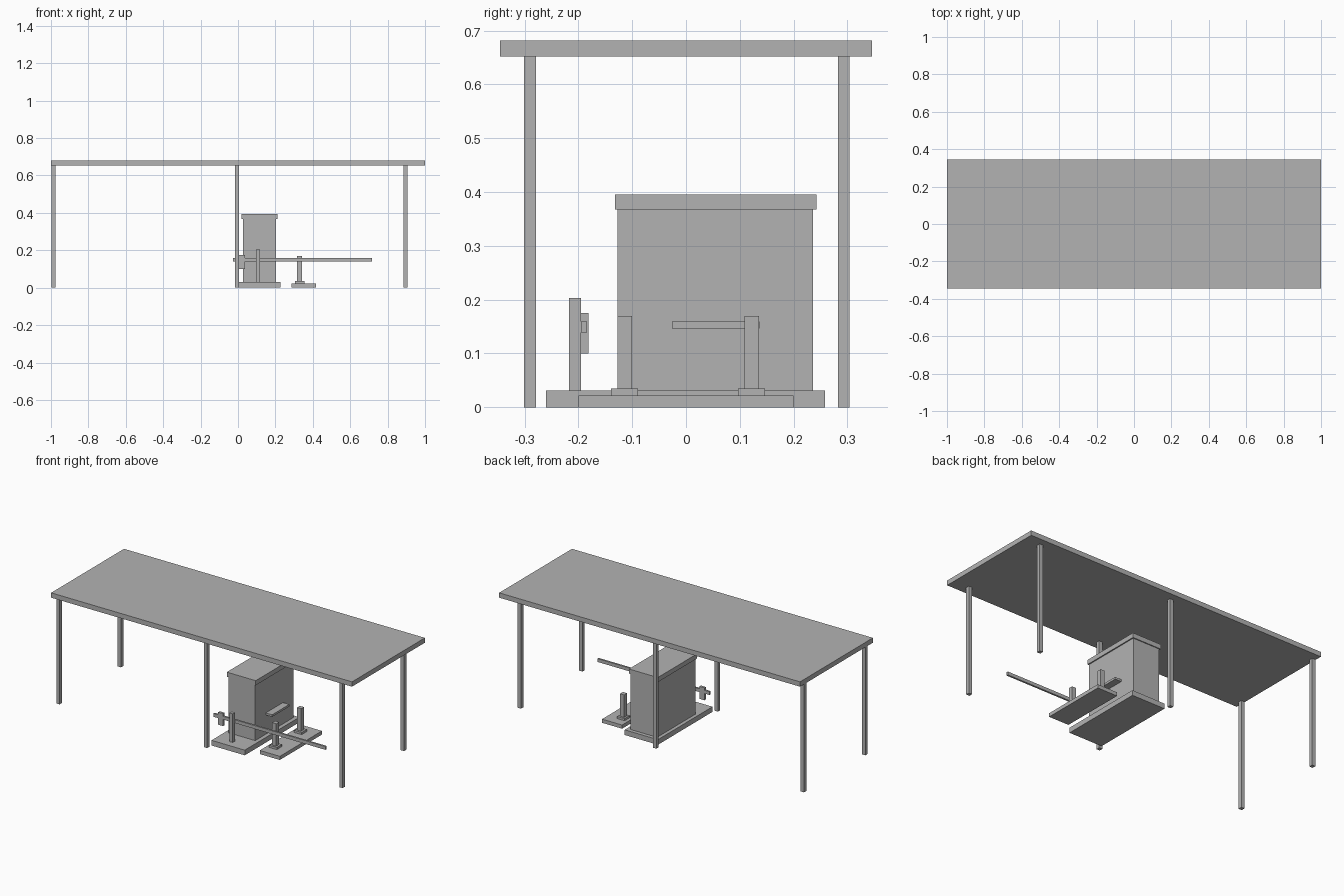
import bpy
import bmesh
from mathutils import Vector

default = bpy.data.objects.get("Cube")
if default:
    bpy.data.objects.remove(default, do_unlink=True)

# Single plain grey
grey = bpy.data.materials.new("plain_grey")
grey.use_nodes = True
colour = (0.45, 0.45, 0.45, 1)
grey.diffuse_color = colour
grey.node_tree.nodes["Principled BSDF"].inputs["Base Color"].default_value = colour


def box(name, x, y, z):
    """Flat-sided box from its (min, max) range on each axis."""
    mesh = bpy.data.meshes.new(name)
    bm = bmesh.new()
    bmesh.ops.create_cube(bm, size=1)
    size = Vector([r[1] - r[0] for r in (x, y, z)])
    centre = Vector([(r[1] + r[0]) / 2 for r in (x, y, z)])
    for v in bm.verts:
        v.co = v.co * size + centre
    bm.to_mesh(mesh)
    bm.free()
    mesh.materials.append(grey)
    obj = bpy.data.objects.new(name, mesh)
    bpy.context.collection.objects.link(obj)
    return obj


def span(centre, width):
    return (centre - width / 2, centre + width / 2)


# Table top and its six slim legs
top_z = 0.652
box("table_top", (-1, 1), (-0.346, 0.346), (top_z, 0.681))
for x, place in ((-0.986, "right"), (-0.005, "middle"), (0.895, "left")):
    for y, row in ((-0.29, "front"), (0.293, "back")):
        box(f"{row}_{place}_leg", span(x, 0.022), span(y, 0.022), (0, top_z))

# Cabinet on its base, with an overhanging lid
box("cabinet_base", (0.006, 0.227), (-0.26, 0.258), (0, 0.031))
box("cabinet_body", (0.027, 0.203), (-0.127, 0.236), (0.031, 0.367))
box("cabinet_lid", (0.018, 0.21), (-0.132, 0.242), (0.367, 0.395))
box("cabinet_side_ledge", (0.203, 0.245), (-0.026, 0.137), (0.146, 0.159))

# Front post carrying the long lever and its end block
box("lever_post", span(0.106, 0.022), (-0.217, -0.195), (0.031, 0.203))
box("lever_bar", (-0.027, 0.717), (-0.195, -0.184), (0.139, 0.159))
box("lever_block", (0.005, 0.037), (-0.195, -0.181), (0.1, 0.175))

# Pedal plate with two footed posts
box("pedal_plate", (0.285, 0.418), (-0.2, 0.2), (0, 0.022))
for y, row in ((-0.114, "front"), (0.122, "back")):
    box(f"{row}_pedal_foot", span(0.33, 0.05), span(y, 0.05), (0.022, 0.035))
    box(f"{row}_pedal_post", span(0.33, 0.027), span(y, 0.027), (0.035, 0.17))
